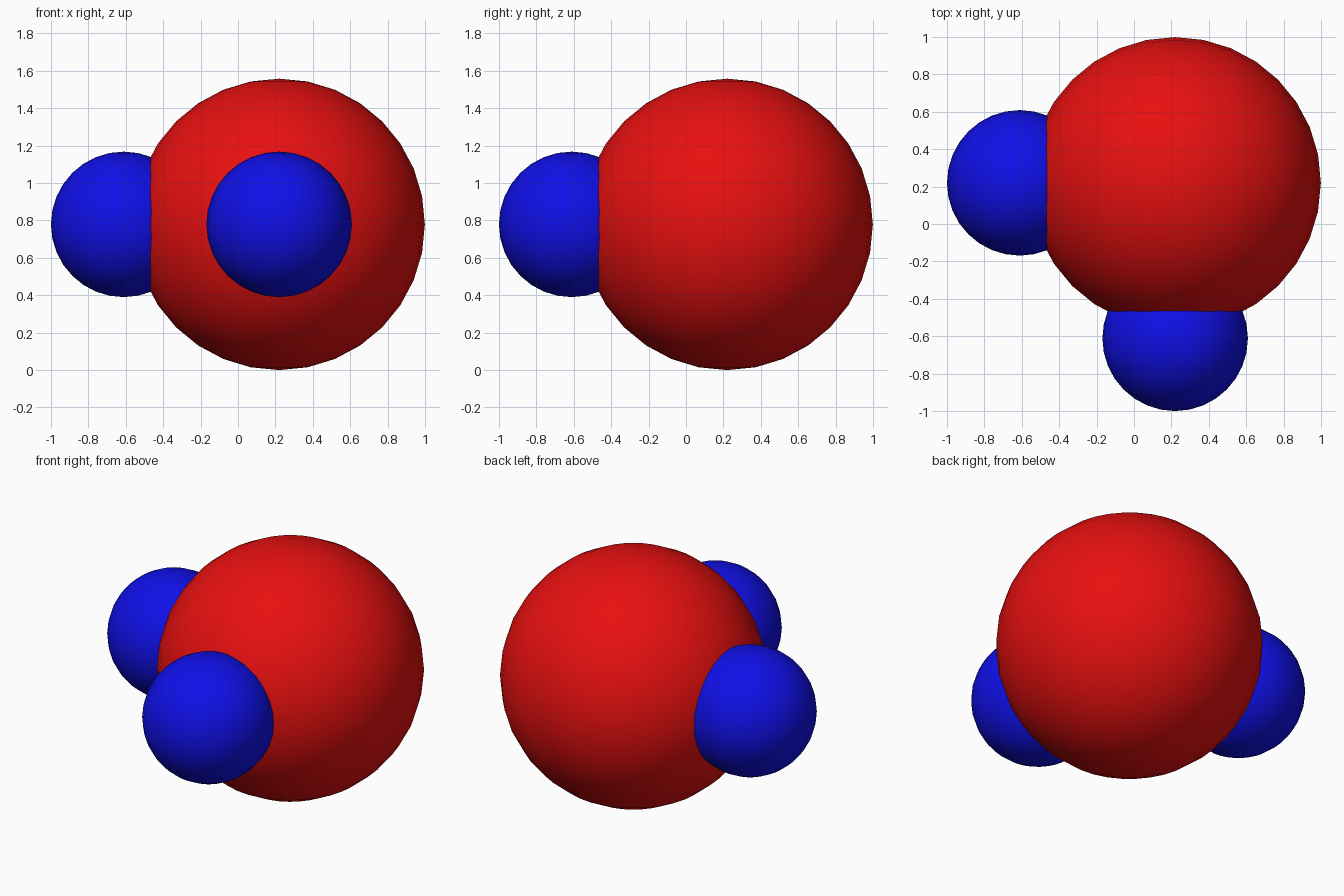
import bpy

if "Cube" in bpy.data.objects:
    bpy.data.objects.remove(bpy.data.objects["Cube"])


def make_material(name, color):
    mat = bpy.data.materials.new(name)
    mat.diffuse_color = (*color, 1.0)
    mat.use_nodes = True
    mat.node_tree.nodes["Principled BSDF"].inputs["Base Color"].default_value = mat.diffuse_color
    return mat


def ball(name, location, radius, mat):
    bpy.ops.mesh.primitive_uv_sphere_add(
        segments=32, ring_count=16, radius=radius, location=location)
    obj = bpy.context.object
    obj.name = name
    obj.data.materials.append(mat)
    bpy.ops.object.shade_smooth()
    return obj


red = make_material("red", (0.8, 0.005, 0.005))
blue = make_material("blue", (0.005, 0.005, 0.8))

BIG_R, SMALL_R = 0.779, 0.389
NEAR, FAR = 0.22, -0.611   # centre of the large ball, and of each small ball along its arm
Z = BIG_R

# Large central atom
ball("large_atom", (NEAR, NEAR, Z), BIG_R, red)

# Two small atoms at right angles: one to the left, one to the front
ball("left_small_atom", (FAR, NEAR, Z), SMALL_R, blue)
ball("front_small_atom", (NEAR, FAR, Z), SMALL_R, blue)
